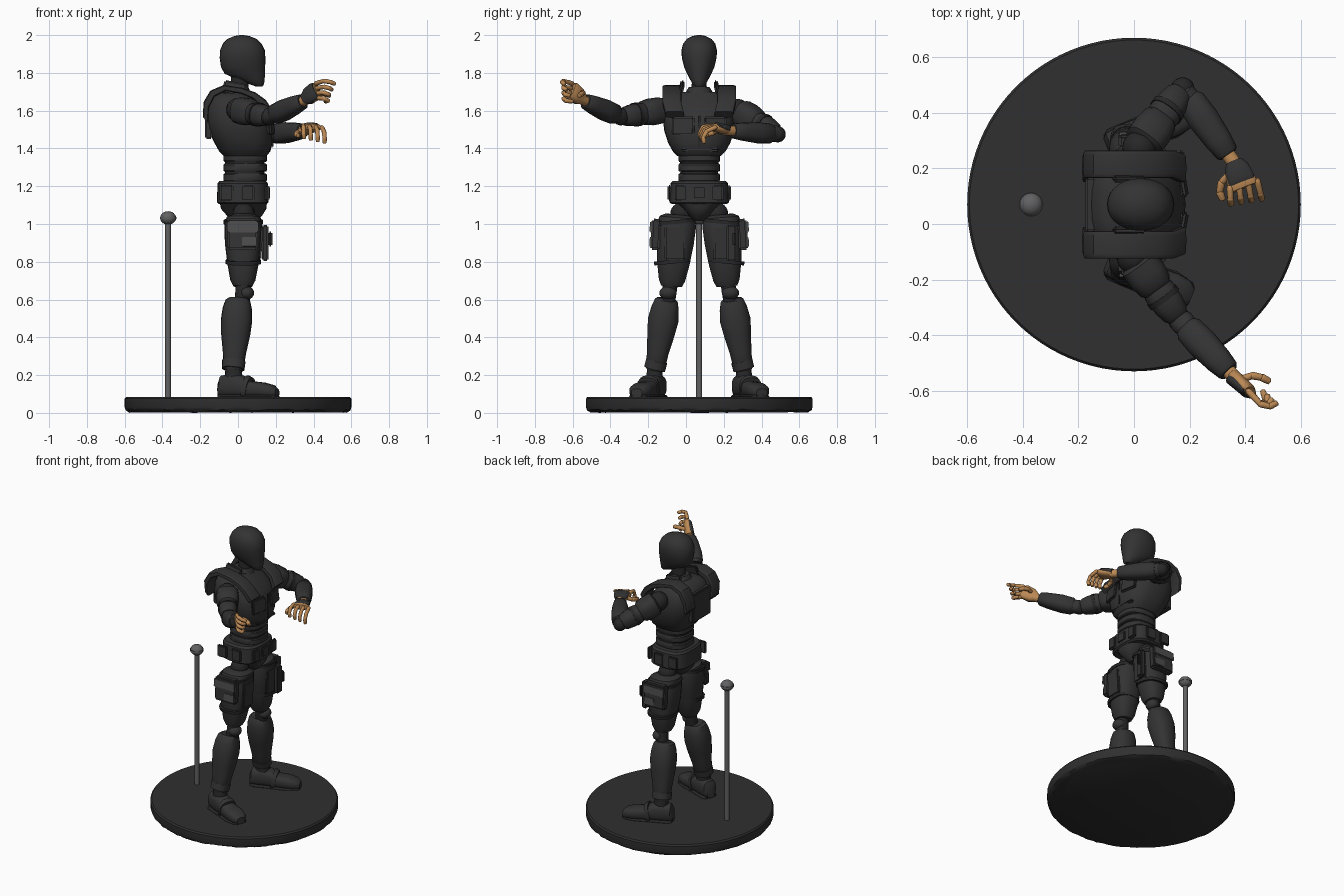
import bpy, bmesh, math, random
from mathutils import Vector, Matrix

random.seed(4)
CY = 0.07  # mid plane of the figure, which faces +x


def material(name, rgb):
    m = bpy.data.materials.new(name)
    m.diffuse_color = (*rgb, 1)
    return m


SUIT = material("charcoal", (0.033, 0.033, 0.034))
JOINT = material("joint black", (0.020, 0.020, 0.021))
STAND = material("base charcoal", (0.029, 0.029, 0.029))
METAL = material("pole grey", (0.12, 0.12, 0.125))
TRIM = material("pouch grey", (0.075, 0.075, 0.078))
SKIN = material("tan skin", (0.50, 0.25, 0.09))


def finish(name, bm, mat, angle=35):
    bmesh.ops.recalc_face_normals(bm, faces=bm.faces)
    me = bpy.data.meshes.new(name)
    bm.to_mesh(me)
    bm.free()
    me.materials.append(mat)
    me.shade_smooth()
    me.set_sharp_from_angle(angle=math.radians(angle))
    ob = bpy.data.objects.new(name, me)
    bpy.context.collection.objects.link(ob)
    return ob


def add_loft(bm, rings, n=24, p=2.0):
    """Skin superellipse rings given as (centre, u half-axis, v half-axis)."""
    loops = []
    for c, u, v in rings:
        loop = []
        for i in range(n):
            a = 2 * math.pi * i / n
            ca, sa = math.cos(a), math.sin(a)
            k = lambda q: math.copysign(abs(q) ** (2 / p), q)
            loop.append(bm.verts.new(c + u * k(ca) + v * k(sa)))
        loops.append(loop)
    for a, b in zip(loops, loops[1:]):
        for i in range(n):
            bm.faces.new((a[i], a[(i + 1) % n], b[(i + 1) % n], b[i]))
    bm.faces.new(loops[0])
    bm.faces.new(loops[-1])


def stack(name, secs, mat, p=2.5, cy=CY, n=28):
    """Upright body part: (z, back x, front x, half width)."""
    bm = bmesh.new()
    add_loft(bm, [(Vector(((b + f) / 2, cy, z)), Vector(((f - b) / 2, 0, 0)), Vector((0, w, 0)))
                  for z, b, f, w in secs], n, p)
    return finish(name, bm, mat)


def add_limb(bm, a, b, prof, ref=(0, 0, 1), n=18, p=2.3):
    """Profile points are (fraction along a-b, radius towards ref, radius across)."""
    a, b, ref = Vector(a), Vector(b), Vector(ref)
    d = (b - a).normalized()
    u = (ref - d * ref.dot(d)).normalized()
    v = d.cross(u)
    add_loft(bm, [(a.lerp(b, t), u * ru, v * rv) for t, ru, rv in prof], n, p)


def limb(name, a, b, prof, mat=SUIT, **kw):
    bm = bmesh.new()
    add_limb(bm, a, b, prof, **kw)
    return finish(name, bm, mat)


def box(name, loc, size, mat, rot=(0, 0, 0), bevel=0.008):
    bm = bmesh.new()
    bmesh.ops.create_cube(bm, size=1, matrix=Matrix.Diagonal((*size, 1)))
    bmesh.ops.bevel(bm, geom=bm.edges[:], offset=min(bevel, min(size) * 0.4), segments=2, affect='EDGES')
    ob = finish(name, bm, mat)
    ob.location, ob.rotation_euler = loc, rot
    return ob


def ball(name, loc, r, mat=JOINT, scale=(1, 1, 1)):
    bm = bmesh.new()
    bmesh.ops.create_uvsphere(bm, u_segments=20, v_segments=12, radius=r)
    ob = finish(name, bm, mat)
    ob.location, ob.scale = loc, scale
    return ob


def digits(name, paths, r=0.0125):
    bm = bmesh.new()
    for path in paths:
        for a, b in zip(path, path[1:]):
            add_limb(bm, a, b, [(-0.22, r * .5, r * .5), (-0.1, r * .9, r * .9), (0.15, r, r),
                                (0.85, r * .9, r * .9), (1.1, r * .8, r * .8), (1.2, r * .4, r * .4)], n=10, p=2)
    return finish(name, bm, SKIN, 50)


# Stand: worn disc, pole and knob
bm = bmesh.new()
rings = []
for z, r in ((0, .575), (.012, .595), (.03, .6), (.075, .6), (.085, .592)):
    rings.append((Vector((0, CY, z)), Vector((r, 0, 0)), Vector((0, r, 0))))
add_loft(bm, rings, 96, 2)
for v in bm.verts:
    if v.co.z < .02:
        v.co.z += random.random() * .008
finish("base_disc", bm, STAND)
limb("support_pole", (-.37, CY, .08), (-.37, CY, 1.0), [(0, .016, .016), (1, .016, .016)], METAL, ref=(1, 0, 0), p=2)
ball("pole_knob", (-.37, CY, 1.032), .042, METAL, (1, 1, .85))
limb("knob_band", (-.37, CY, 1.026), (-.37, CY, 1.038), [(0, .044, .044), (1, .044, .044)], METAL, ref=(1, 0, 0), p=2)

# Head and neck
stack("head", [(1.728, .095, .13, .02), (1.74, .06, .138, .035), (1.768, -.01, .141, .05), (1.795, -.07, .143, .064),
               (1.83, -.09, .144, .08), (1.88, -.097, .145, .092), (1.92, -.095, .142, .094), (1.955, -.08, .125, .085),
               (1.98, -.055, .098, .065), (1.995, -.02, .06, .035), (2.0, .01, .03, .01)], SUIT, 2.15)
stack("neck", [(1.62, -.055, .05, .05), (1.72, -.04, .055, .04), (1.82, -.035, .06, .038)], JOINT, 2)
stack("neck_collar", [(1.66, -.09, .075, .085), (1.7, -.075, .065, .07), (1.725, -.06, .055, .055)], SUIT, 2.2)

# Torso
stack("chest", [(1.36, -.075, .15, .115), (1.385, -.1, .172, .14), (1.43, -.125, .182, .165), (1.5, -.16, .185, .187),
                (1.56, -.17, .17, .19), (1.62, -.165, .13, .18), (1.67, -.145, .085, .15), (1.7, -.1, .055, .10)], SUIT, 2.7)
stack("abdomen", [(1.19, -.07, .14, .105), (1.28, -.07, .14, .1), (1.38, -.07, .14, .105)], JOINT, 2.6)
for i in range(3):
    z = 1.225 + i * .052
    stack("abdomen_plate", [(z, -.072, .148, .106), (z + .006, -.078, .153, .11), (z + .036, -.078, .153, .11),
                            (z + .042, -.072, .148, .106)], SUIT, 2.6)
box("sternum_seam", (.182, CY, 1.49), (.01, .012, .17), JOINT)
box("chest_lower_band", (.155, CY + .005, 1.395), (.04, .2, .02), SUIT)
box("back_plate", (-.155, CY, 1.55), (.04, .2, .2), SUIT)

# Hips
stack("belt", [(1.105, -.1, .15, .145), (1.115, -.112, .162, .158), (1.215, -.108, .158, .152), (1.228, -.098, .148, .14)], SUIT, 3)
stack("pelvis", [(1.015, -.02, .09, .03), (1.04, -.055, .125, .05), (1.08, -.09, .15, .085), (1.13, -.1, .155, .135)], SUIT, 2.6)
box("buckle", (.16, CY, 1.165), (.02, .07, .07), SUIT)

for s, side in ((-1, "right"), (1, "left")):
    Y = lambda d: CY + s * d

    # Shoulder strap: plate wrapped over the shoulder
    bm = bmesh.new()
    path = [(-.172, 1.55), (-.168, 1.63), (-.135, 1.69), (-.07, 1.72), (.02, 1.705), (.085, 1.68), (.135, 1.64), (.172, 1.58)]
    add_loft(bm, [(Vector((x, Y(.145 if 0 < i < 7 else .13), z)), Vector((.016 * (x + .01) / .18, 0, .016)), Vector((0, .05, 0)))
                  for i, (x, z) in enumerate(path)], 16, 5)
    finish(side + "_shoulder_strap", bm, SUIT)
    box(side + "_collar_plate", (-.02, Y(.095), 1.715), (.12, .022, .075), SUIT, (s * .25, .2, 0))
    box(side + "_chest_panel", (.172, Y(.085), 1.52), (.022, .12, .1), SUIT, (0, -.12, s * .18), .01)
    for x in (-.06, .05):
        box(side + "_belt_pouch", (x, Y(.158), 1.165), (.075, .02, .085), SUIT)
    box(side + "_belt_front_pouch", (.155, Y(.095), 1.165), (.025, .065, .085), SUIT)

    # Leg
    ball(side + "_hip_joint", (.03, Y(.095), 1.055), .058)
    limb(side + "_thigh", (.03, Y(.115), 1.05), (.025, Y(.147), .67),
         [(0, .06, .065), (.04, .09, .095), (.15, .1, .105), (.4, .098, .1), (.7, .082, .086), (.92, .066, .07), (1, .05, .055)],
         ref=(1, 0, 0), p=2.5)
    box(side + "_thigh_panel", (.118, Y(.13), .9), (.02, .11, .18), SUIT, (0, .05, 0))
    limb(side + "_knee_shaft", (.03, Y(.15), .7), (.02, Y(.17), .56), [(0, .04, .04), (1, .04, .038)], JOINT, ref=(1, 0, 0))
    ball(side + "_knee_cap", (.045, Y(.165), .635), .04, SUIT, (1, 1.15, .9))
    limb(side + "_shin", (.0, Y(.172), .605), (-.025, Y(.235), .225),
         [(0, .05, .05), (.03, .066, .062), (.14, .078, .074), (.3, .083, .082), (.5, .077, .073), (.75, .062, .058),
          (.96, .054, .052), (1, .045, .045)], ref=(1, 0, 0), p=2.4)
    limb(side + "_shin_cuff", (-.022, Y(.225), .275), (-.026, Y(.236), .232), [(0, .062, .058), (1, .06, .057)], ref=(1, 0, 0))
    limb(side + "_ankle", (-.025, Y(.235), .24), (-.02, Y(.24), .15), [(0, .042, .04), (1, .05, .046)], JOINT, ref=(1, 0, 0))

    # Boot, turned outward: (distance, half width, height)
    bm = bmesh.new()
    heel, d = Vector((-.085, Y(.215), .083)), Vector((.93, s * .37, 0)).normalized()
    w = Vector((-d.y, d.x, 0))
    add_loft(bm, [(heel + d * t + Vector((0, 0, h / 2)), w * hw, Vector((0, 0, h / 2))) for t, hw, h in
                  ((-.015, .03, .08), (.0, .046, .115), (.06, .055, .125), (.12, .054, .115), (.17, .056, .085),
                   (.24, .06, .078), (.29, .052, .065), (.315, .03, .045))], 20, 2.8)
    finish(side + "_boot", bm, SUIT)
    limb(side + "_boot_sole", heel + d * -.01, heel + d * .315,
         [(0, .018, .04), (.06, .018, .056), (.45, .018, .059), (.75, .018, .065), (.95, .018, .05), (1, .018, .03)], JOINT)
    limb(side + "_boot_strap", heel + d * .135 + Vector((0, 0, .05)), heel + d * .16 + Vector((0, 0, .045)),
         [(0, .067, .059), (1, .058, .06)], p=2.8)

    # Thigh pouch with pale flap and holster grip
    box(side + "_thigh_pouch", (.025, Y(.23), .945), (.16, .05, .165), SUIT, (s * .06, 0, 0), .01)
    box(side + "_pouch_flap", (.025, Y(.256), .985), (.165, .012, .06), TRIM, (s * .06, 0, 0))
    box(side + "_pouch_patch", (.06, Y(.259), .905), (.075, .008, .05), TRIM, (s * .06, 0, 0), .002)
    for z in (.79, 1.0):
        limb(side + "_thigh_strap", (.028, Y(.125 + (1.0 - z) * .08), z), (.028, Y(.127 + (1.0 - z) * .08), z + .02),
             [(0, .104 - (1 - z) * .05, .108 - (1 - z) * .05), (1, .104 - (1 - z) * .05, .108 - (1 - z) * .05)], JOINT, ref=(1, 0, 0), p=2.5)
box("holster_body", (.145, CY + .17, .9), (.035, .05, .19), SUIT)
box("holster_grip", (.17, CY + .185, .92), (.025, .02, .08), JOINT)

# Arms: shoulder, elbow, wrist
ARMS = {"right": ((.0, -.12, 1.605), (.165, -.345, 1.565), (.365, -.555, 1.66)),
        "left": ((.02, .275, 1.60), (.175, .485, 1.475), (.36, .22, 1.495))}
for side, (sh, el, wr) in ARMS.items():
    sh, el, wr = Vector(sh), Vector(el), Vector(wr)
    ball(side + "_shoulder_joint", sh, .062)
    limb(side + "_shoulder_pad", sh, sh.lerp(el, .5),
         [(.1, .05, .05), (.2, .07, .072), (.55, .072, .074), (.9, .064, .066), (1, .052, .055)], p=2.8)
    limb(side + "_upper_arm", sh, el,
         [(.45, .05, .05), (.55, .06, .06), (.75, .058, .058), (.9, .05, .05), (.95, .04, .04)], p=2.5)
    limb(side + "_upper_arm_band", sh.lerp(el, .6), sh.lerp(el, .67), [(0, .064, .064), (1, .064, .064)], JOINT)
    ball(side + "_elbow_joint", el, .043)
    limb(side + "_elbow_guard", el.lerp(sh, .04), el.lerp(wr, .16), [(0, .036, .036), (.3, .045, .045), (1, .042, .042)])
    limb(side + "_forearm", el, wr,
         [(.12, .042, .042), (.17, .053, .053), (.4, .056, .057), (.7, .048, .05), (.86, .041, .042), (.89, .034, .034)], p=2.5)
    limb(side + "_wrist", el, wr, [(.85, .026, .026), (1.05, .026, .026)], SKIN)

# Right hand: upright palm, fingers curling forward
limb("right_palm", (.355, -.545, 1.66), (.42, -.605, 1.71), [(0, .028, .024), (.3, .045, .026), (.85, .05, .024), (1, .042, .016)], SKIN)
limb("right_glove", (.352, -.556, 1.662), (.41, -.61, 1.71), [(0, .03, .024), (.3, .047, .022), (.85, .048, .02), (1, .04, .012)])
digits("right_fingers", [[(.415 + .004 * i, -.605 - .004 * i, 1.745 - .026 * i), (.455, -.648, 1.757 - .031 * i),
                          (.488 - .004 * i, -.656 + .006 * i, 1.752 - .033 * i),
                          (.512 - .016 * i, -.645 + .014 * i, 1.742 - .031 * i)] for i in range(4)])
digits("right_thumb", [[(.385, -.56, 1.69), (.425, -.545, 1.695), (.46, -.552, 1.69), (.485, -.565, 1.68)]], .0145)

# Left hand: flat palm, fingers drooping
limb("left_palm", (.358, .222, 1.495), (.395, .13, 1.515), [(0, .02, .03), (.3, .024, .045), (.85, .022, .055), (1, .014, .05)], SKIN)
limb("left_glove", (.36, .225, 1.503), (.39, .15, 1.523), [(0, .02, .03), (.3, .02, .045), (.85, .018, .05), (1, .01, .044)])
digits("left_fingers", [[(.345 + .033 * i, .13 + .008 * i, 1.52 - .003 * i), (.347 + .036 * i, .092 + .006 * i, 1.515 - .008 * i),
                         (.348 + .037 * i, .074 + .006 * i, 1.482 - .008 * i),
                         (.35 + .036 * i, .078 + .006 * i, 1.455 - .008 * i)] for i in range(4)])
digits("left_thumb", [[(.34, .175, 1.5), (.315, .15, 1.485), (.308, .115, 1.475), (.318, .09, 1.468)]], .0145)
